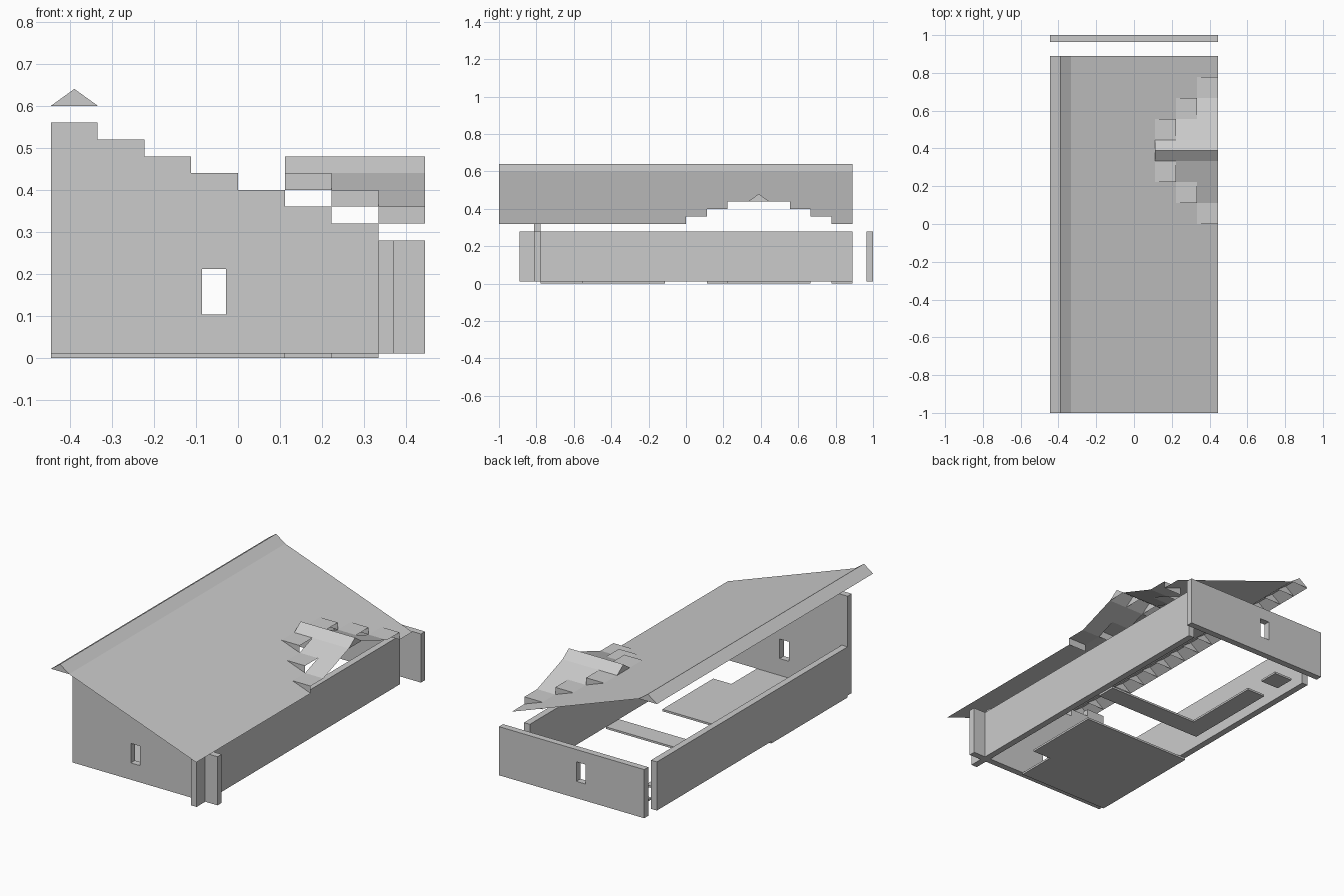
import bpy, bmesh

if "Cube" in bpy.data.objects:
    bpy.data.objects.remove(bpy.data.objects["Cube"])

U = 1 / 9      # plan grid cell
S = 0.04       # roof rise per cell
B = 0.011      # floor thickness = wall base
T = 0.036      # wall thickness
H = 0.28       # eaves wall height


def mesh_object(name, faces):
    """Object from a list of polygons, with shared corners welded."""
    bm = bmesh.new()
    for f in faces:
        bm.faces.new([bm.verts.new(p) for p in f])
    bmesh.ops.remove_doubles(bm, verts=bm.verts, dist=1e-5)
    me = bpy.data.meshes.new(name)
    bm.to_mesh(me)
    bm.free()
    ob = bpy.data.objects.new(name, me)
    bpy.context.collection.objects.link(ob)
    return ob


def prism(name, pts, axis, a, b):
    """Closed extrusion of a 2D outline along axis 'y' (x,z) or 'z' (x,y)."""
    def put(p, d):
        return (p[0], d, p[1]) if axis == 'y' else (p[0], p[1], d)
    n = len(pts)
    faces = [[put(p, a) for p in pts], [put(p, b) for p in reversed(pts)]]
    for i in range(n):
        p, q = pts[i], pts[(i + 1) % n]
        faces.append([put(p, a), put(p, b), put(q, b), put(q, a)])
    ob = mesh_object(name, faces)
    bm = bmesh.new()
    bm.from_mesh(ob.data)
    bmesh.ops.recalc_face_normals(bm, faces=bm.faces)
    bm.to_mesh(ob.data)
    bm.free()
    return ob


def rect(x0, x1, y0, y1):
    return [(x0, y0), (x1, y0), (x1, y1), (x0, y1)]


def cut_window(wall, y):
    cutter = prism("window_cutter", rect(-0.086, -0.029, 0.104, 0.212), 'y', y - 0.1, y + 0.1)
    cutter.hide_render = True
    cutter.hide_viewport = True
    m = wall.modifiers.new("window", 'BOOLEAN')
    m.object = cutter
    m.operation = 'DIFFERENCE'
    m.solver = 'EXACT'


# floor plates
prism("main_floor", [(-4*U, -7*U), (U, -7*U), (U, -5*U), (2*U, -5*U), (2*U, -U), (-4*U, -U)], 'z', 0, B)
prism("floor_strip", [(-3*U, U), (3*U, U), (3*U, 2*U), (-2*U, 2*U), (-2*U, 6*U), (-3*U, 6*U)], 'z', 0, B)
prism("floor_tile", rect(-3*U, -2*U, 7*U, 8*U), 'z', 0, B)

# stepped front wall
outline = [(4*U, B), (-4*U, B)]
for i in range(8):
    z = 0.56 - i * S
    outline += [((i - 4) * U, z), ((i - 3) * U, z)]
front = prism("front_wall", outline, 'y', -7*U - T, -7*U)
cut_window(front, -7*U)

# back and side walls
back = prism("back_wall", rect(-4*U, 4*U, B, H), 'y', 1 - T, 1)
cut_window(back, 1)
prism("right_wall", rect(3*U, 3*U + T, -8*U, 8*U), 'z', B, H)
prism("left_wall", rect(-4*U, -4*U + T, -7*U, 8*U), 'z', B, H)

# main roof slope, with the stepped dormer opening left out
faces = []
for i in range(1, 8):
    x0, z0 = (i - 4) * U, 0.6 - (i - 1) * S
    x1, z1 = x0 + U, z0 - S
    spans = [(-9, 8)] if i < 5 else [(-9, 7 - i), (i, 8)]
    for a, b in spans:
        faces.append([(x0, a*U, z0), (x1, a*U, z1), (x1, b*U, z1), (x0, b*U, z0)])
mesh_object("main_roof", faces)


def ridge(name, start, count, z, place):
    """Ridge cap, open below, with a triangular end on every cell."""
    fs = []
    s, e, h = start * U, (start + count) * U, U / 2
    for d in (-h, h):
        q = [place(s, d, z), place(e, d, z), place(e, 0, z + S), place(s, 0, z + S)]
        fs.append(q)
    for k in range(count + 1):
        t = (start + k) * U
        fs.append([place(t, -h, z), place(t, h, z), place(t, 0, z + S)])
    mesh_object(name, fs)


ridge("main_ridge", -9, 17, 0.6, lambda t, d, z: (-3.5*U + d, t, z))
ridge("dormer_ridge", 1, 3, 0.44, lambda t, d, z: (t, 3.5*U + d, z))

# dormer slopes and valley steps, mirrored about the dormer ridge
for side, name in ((-1, "front"), (1, "back")):
    def Y(k):
        return 3.5*U + side * (0.5 + k) * U
    slopes, steps = [], []
    for k in range(3):
        z0 = 0.44 - k * S
        z1 = z0 - S
        x0, x1, x2 = (k + 1) * U, (k + 2) * U, 4*U
        if k < 2:
            q = [(x1, Y(k), z0), (x1, Y(k+1), z1), (x2, Y(k+1), z1), (x2, Y(k), z0)]
            slopes.append(q if side < 0 else q[::-1])
        steps.append([(x0, Y(k), z0), (x1, Y(k), z0), (x1, Y(k+1), z0), (x0, Y(k+1), z0)])
        steps.append([(x0, Y(k+1), z1), (x1, Y(k+1), z1), (x1, Y(k+1), z0), (x0, Y(k+1), z0)])
    mesh_object("dormer_slope_" + name, slopes)
    mesh_object("dormer_valley_" + name, steps)
